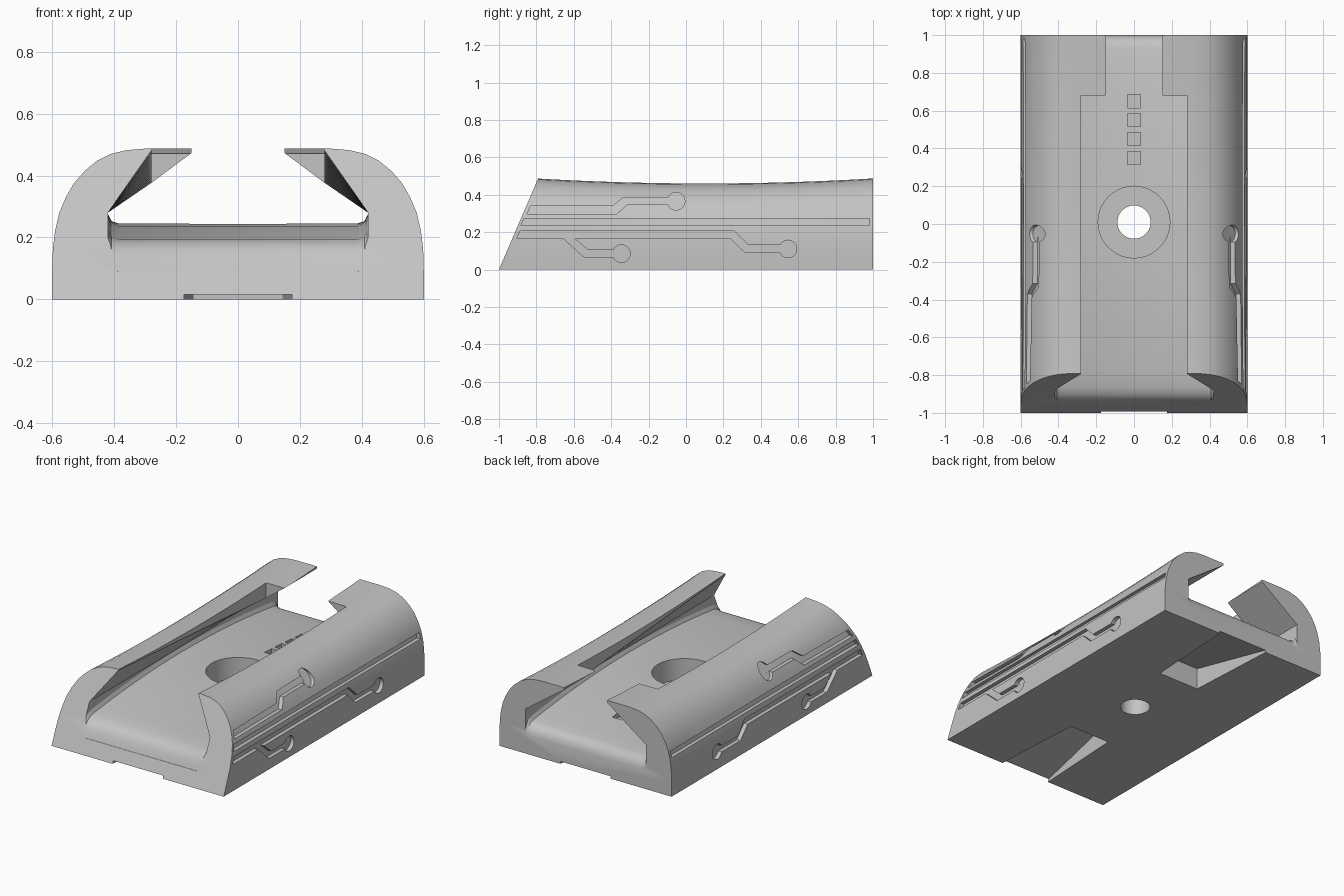
import bpy, bmesh, math
from mathutils import Matrix

if "Cube" in bpy.data.objects:
    bpy.data.objects.remove(bpy.data.objects["Cube"], do_unlink=True)

grey = bpy.data.materials.new("plain_grey")
grey.use_nodes = True
grey.diffuse_color = (0.55, 0.55, 0.55, 1)
grey.node_tree.nodes["Principled BSDF"].inputs["Base Color"].default_value = (0.55, 0.55, 0.55, 1)


def make(name, bm):
    bmesh.ops.recalc_face_normals(bm, faces=bm.faces)
    mesh = bpy.data.meshes.new(name)
    bm.to_mesh(mesh)
    bm.free()
    mesh.materials.append(grey)
    ob = bpy.data.objects.new(name, mesh)
    bpy.context.collection.objects.link(ob)
    return ob


def loft(name, rings):
    """Skin a row of closed rings and cap both ends."""
    bm = bmesh.new()
    rows = [[bm.verts.new(p) for p in ring] for ring in rings]
    n = len(rows[0])
    for a, b in zip(rows, rows[1:]):
        for i in range(n):
            j = (i + 1) % n
            bm.faces.new((a[i], a[j], b[j], b[i]))
    bm.faces.new(rows[0])
    bm.faces.new(rows[-1])
    return make(name, bm)


def cut(ob, cutter):
    mod = ob.modifiers.new("cut", "BOOLEAN")
    mod.operation, mod.solver, mod.object = "DIFFERENCE", "EXACT", cutter
    bpy.ops.object.select_all(action="DESELECT")
    bpy.context.view_layer.objects.active = ob
    ob.select_set(True)
    bpy.ops.object.modifier_apply(modifier=mod.name)
    bpy.data.objects.remove(cutter, do_unlink=True)


def mirrored(half):
    """Complete a right half profile, listed from bottom to top."""
    return half + [(-x, z) for x, z in reversed(half)]


# Body: arched profile, saddle-shaped top, raked front
OUTER = [(.6, 0), (.6, .09), (.598, .16), (.591, .22), (.577, .28), (.556, .33),
         (.53, .375), (.495, .415), (.455, .448), (.41, .47), (.36, .482), (.3, .487)]


def sag(y):
    return 1 - .055 * max(0, 1 - ((y - .1) / .9) ** 2)


def rake(z):
    return -1 + .43 * z


stations = [-.78 + 1.78 * i / 24 for i in range(25)]
rings = [[(x, rake(z), z) for x, z in mirrored(OUTER)]]
rings += [[(x, y, z * sag(y)) for x, z in mirrored(OUTER)] for y in stations]
body = loft("holder_body", rings)

# Channel: crowned floor rolling over at both ends, leaning walls, rear lips
STEP = .68
FRONT_ROLL = [(-1.1, .05), (-.96, .09), (-.953, .108), (-.94, .137), (-.925, .16), (-.9, .18)]
REAR_ROLL = [(.96, .177), (.98, .163), (.992, .142), (1, .118), (1.1, .1)]


def floor(y):
    return .175 + .07 * (1 - y * y)


def channel_ring(y, f, rear):
    t = min(1, max(0, (y + .8) / (STEP + .8)))
    if rear:
        wall = [(.15, .473), (.15, .7)]
    else:
        wall = [(.28, .482 - .106 * t), (.28, .7)]
    half = [(.385, f), (.408, f + .008), (.42, f + .03), (.42, .28)] + wall
    return [(x, y, z) for x, z in mirrored(half)]


ys = [-.86 + (STEP + .86) * i / 16 for i in range(17)]
rings = [channel_ring(y, f, False) for y, f in FRONT_ROLL + [(y, floor(y)) for y in ys]]
rings += [channel_ring(y, floor(y), True) for y in (STEP + .0005, .76, .85, .93)]
rings += [channel_ring(y, f, True) for y, f in REAR_ROLL]
cut(body, loft("channel_cutter", rings))


# Stepped screw hole and row of square pockets in the floor
def cylinder(radius, z0, z1, matrix):
    bm = bmesh.new()
    bmesh.ops.create_cone(bm, cap_ends=True, segments=40, radius1=radius, radius2=radius,
                          depth=z1 - z0, matrix=matrix @ Matrix.Translation((0, 0, (z0 + z1) / 2)))
    return make("round_cutter", bm)


centre = Matrix.Translation((0, .01, 0))
cut(body, cylinder(.19, .11, .4, centre))
cut(body, cylinder(.088, -.1, .4, centre))


def box(y0, y1, z0, z1, w):
    return loft("box_cutter", [[(-w, y, z0), (w, y, z0), (w, y, z1), (-w, y, z1)] for y in (y0, y1)])


for i in range(4):
    y = .35 + .1 * i
    cut(body, box(y - .035, y + .035, floor(y) - .03, .35, .035))

# Wedge notches under both ends
for s in (-1, 1):
    cut(body, loft("notch_cutter", [
        [(-w, s * y, -.05), (w, s * y, -.05), (w, s * y, top), (-w, s * y, top)]
        for y, w, top in ((.41, .143, .137), (1.02, .176, .011))]))


# Decorative side grooves, following the curve of the sides
def outer_x(y, z):
    z /= sag(y)
    for (x0, z0), (x1, z1) in zip(OUTER, OUTER[1:]):
        if z <= z1:
            return x0 + (x1 - x0) * (z - z0) / (z1 - z0)
    return OUTER[-1][0]


DEPTH = .025


def groove(side, pairs):
    """Pairs are (y of top, z of top, y of bottom, z of bottom) along the strip."""
    rings = []
    for ya, za, yb, zb in pairs:
        a, b = outer_x(ya, za) - DEPTH, outer_x(yb, zb) - DEPTH
        rings.append([(side * a, ya, za), (side * .7, ya, za),
                      (side * .7, yb, zb), (side * b, yb, zb)])
    cut(body, loft("groove_cutter", rings))


def dot(side, y, z):
    ring = [(y + .047 * math.cos(k * math.tau / 28), z + .047 * math.sin(k * math.tau / 28))
            for k in range(28)]
    mid = outer_x(y, z) - DEPTH
    slope = (outer_x(y, z + .04) - outer_x(y, z - .04)) / .08
    inner = [(side * (mid + slope * (q - z)), p, q) for p, q in ring]
    cut(body, loft("dot_cutter", [inner, [(side * .7, p, q) for p, q in ring]]))


STRIPS = [
    [(-.83, .34, -.85, .297), (-.39, .34, -.37, .297), (-.335, .386, -.315, .348), (-.07, .386, -.07, .348)],
    [(-.865, .273, -.882, .235), (.98, .273, .98, .235)],
    [(-.888, .205, -.905, .165), (.26, .205, .24, .165), (.335, .13, .315, .092), (.53, .13, .53, .092)],
    [(-.6, .17, -.66, .17), (-.525, .105, -.545, .067), (-.36, .105, -.36, .067)],
]
for side in (-1, 1):
    for strip in STRIPS:
        groove(side, strip)
    for y, z in ((-.053, .365), (.545, .11), (-.345, .085)):
        dot(side, y, z)

# Smooth curves, crisp edges
bpy.ops.object.select_all(action="DESELECT")
bpy.context.view_layer.objects.active = body
body.select_set(True)
bpy.ops.object.shade_smooth_by_angle(angle=math.radians(28))
